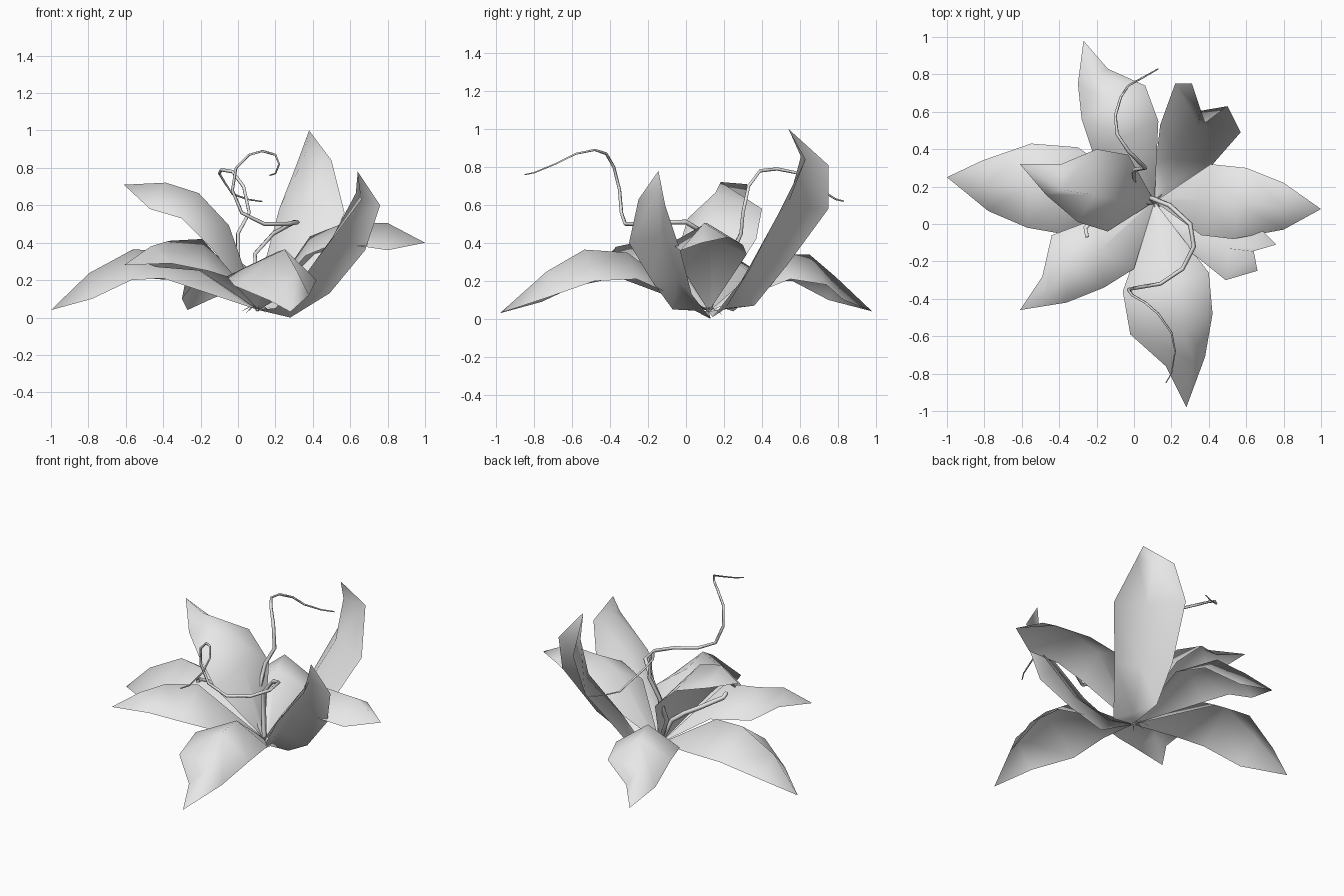
import bpy
import math
import random
from mathutils import Vector

default_cube = bpy.data.objects.get("Cube")
if default_cube:
    bpy.data.objects.remove(default_cube, do_unlink=True)

random.seed(4)
CENTRE = Vector((0.11, 0.12, 0.04))

# The single flat colour
grey = bpy.data.materials.new("plain_grey")
grey.use_nodes = True
grey.diffuse_color = (0.8, 0.8, 0.8, 1)
grey.node_tree.nodes["Principled BSDF"].inputs["Base Color"].default_value = grey.diffuse_color


def add_object(name, mesh):
    mesh.materials.clear()
    mesh.materials.append(grey)
    obj = bpy.data.objects.new(name, mesh)
    bpy.context.scene.collection.objects.link(obj)
    return obj


def leaf(name, edge_a, edge_b, tip, bulge, profile=(0.9, 1, 0.8)):
    """Two edges running out from the centre, with a raised midrib between them."""
    edge_a = [Vector(p) for p in edge_a]
    edge_b = [Vector(p) for p in edge_b]
    bulge = Vector(bulge)
    verts = [CENTRE.lerp(edge_a[0], 0.1), CENTRE.copy(), CENTRE.lerp(edge_b[0], 0.1)]
    for a, b, amount in zip(edge_a, edge_b, profile):
        verts += [a, (a + b) / 2 + bulge * amount, b]
    end = len(verts)
    verts.append(Vector(tip))
    faces = []
    for row in range(0, end - 3, 3):
        for col in (row, row + 1):
            faces.append((col, col + 1, col + 4, col + 3))
    faces += [(end - 3, end - 2, end), (end - 2, end - 1, end)]
    mesh = bpy.data.meshes.new(name)
    mesh.from_pydata(verts, [], faces)
    for face in mesh.polygons:
        face.use_smooth = True
    # The raised side of the midrib is the outer side
    if sum(f.normal.dot(bulge) * f.area for f in mesh.polygons) < 0:
        mesh.flip_normals()
    add_object(name, mesh)


def tendril(name, points, thickness=0.015, end_scale=0.25):
    """Thin four-sided strand that tapers towards its free end."""
    curve = bpy.data.curves.new(name + "_path", "CURVE")
    curve.dimensions = "3D"
    curve.bevel_depth = thickness
    curve.bevel_resolution = 0
    spline = curve.splines.new("POLY")
    spline.points.add(len(points) - 1)
    for i, (point, co) in enumerate(zip(spline.points, points)):
        point.co = (*co, 1)
        point.radius = 1 + (end_scale - 1) * i / (len(points) - 1)
    path = bpy.data.objects.new(name + "_path", curve)
    bpy.context.scene.collection.objects.link(path)
    bpy.context.view_layer.update()
    graph = bpy.context.evaluated_depsgraph_get()
    mesh = bpy.data.meshes.new_from_object(path.evaluated_get(graph))
    bpy.data.objects.remove(path, do_unlink=True)
    mesh.name = name
    add_object(name, mesh)


# Low drooping leaves
leaf("front_leaf",
     [(-.06, -.36, .22), (-.02, -.59, .17), (.17, -.76, .09)],
     [(.4, -.26, .21), (.42, -.48, .2), (.38, -.71, .12)],
     tip=(.28, -.98, .03), bulge=(.05, 0, .18), profile=(.75, 1, .8))
leaf("back_leaf",
     [(.13, .55, .21), (.06, .74, .18), (-.14, .83, .1)],
     [(-.22, .38, .2), (-.28, .56, .2), (-.3, .75, .1)],
     tip=(-.27, .98, .04), bulge=(0, 0, .15))
leaf("right_drooping_leaf",
     [(-.3, .41, .2), (-.55, .43, .21), (-.81, .34, .12)],
     [(-.4, -.05, .21), (-.57, -.02, .2), (-.78, .07, .1)],
     tip=(-1, .25, .04), bulge=(0, 0, .16))

# Spreading leaves at middle height
leaf("left_spreading_leaf",
     [(.41, .32, .34), (.6, .3, .39), (.8, .22, .43)],
     [(.36, -.06, .33), (.53, -.08, .4), (.8, -.03, .36)],
     tip=(1, .08, .4), bulge=(0, 0, .11), profile=(.9, 1, 1))
leaf("front_right_leaf",
     [(-.2, .03, .25), (-.44, -.06, .27), (-.49, -.28, .29)],
     [(0, -.24, .2), (-.16, -.34, .25), (-.36, -.42, .29)],
     tip=(-.61, -.46, .28), bulge=(-.07, -.03, .15), profile=(1.3, 1, .6))

# Raised and upright leaves, ridged towards the middle of the plant
leaf("right_raised_leaf",
     [(-.03, .37, .42), (-.2, .4, .58), (-.39, .32, .62)],
     [(-.14, -.04, .37), (-.3, .01, .53), (-.47, .155, .58)],
     tip=(-.61, .32, .71), bulge=(.04, -.05, .11), profile=(.9, 1, 1.1))
leaf("back_left_upright_leaf",
     [(.12, .36, .07), (.14, .53, .28), (.22, .75, .58), (.31, .75, .81)],
     [(.28, .14, .01), (.43, .33, .25), (.57, .49, .56), (.5, .63, .84)],
     tip=(.38, .54, 1), bulge=(-.05, -.085, .03), profile=(.5, 1, 1, 1))
leaf("front_left_upright_leaf",
     [(.2, -.07, .05), (.34, -.18, .2), (.49, -.3, .4), (.66, -.25, .63)],
     [(.28, .13, 0), (.49, .03, .13), (.68, -.03, .36), (.76, -.11, .6)],
     tip=(.64, -.145, .78), bulge=(-.08, .035, .05), profile=(.4, .8, 1, 1))

# Curling tendrils
tendril("front_tendril", [
    CENTRE, (.09, .14, .34), (.19, .1, .45), (.3, 0, .51), (.32, -.12, .51),
    (.26, -.24, .5), (.14, -.32, .5), (.02, -.34, .56), (-.03, -.35, .68),
    (-.01, -.38, .8), (.06, -.42, .87), (.13, -.48, .89), (.2, -.58, .87),
    (.22, -.68, .82), (.2, -.8, .77), (.17, -.85, .76)])
tendril("back_tendril", [
    CENTRE, (0, .2, .25), (0, .29, .45), (.06, .3, .56), (.03, .33, .7),
    (-.03, .39, .78), (-.09, .48, .79), (-.1, .58, .77), (-.07, .68, .72),
    (-.03, .74, .66), (.06, .79, .63), (.13, .83, .62)])
tendril("right_tendril", [
    CENTRE, (.02, .12, .22), (-.06, .1, .28), (-.15, .07, .33),
    (-.22, .02, .37), (-.26, -.02, .39), (-.25, -.07, .4)], end_scale=0.9)

# Short fibres gathered under the centre
for i in range(8):
    angle = math.tau * i / 8
    out = Vector((math.cos(angle), math.sin(angle), 0))
    reach = random.uniform(0.04, 0.1)
    tendril("base_fibre_%d" % (i + 1), [
        CENTRE, CENTRE + out * reach / 2 + Vector((0, 0, 0.02)),
        CENTRE + out * reach - Vector((0, 0, random.uniform(0, 0.02)))], 0.004)
